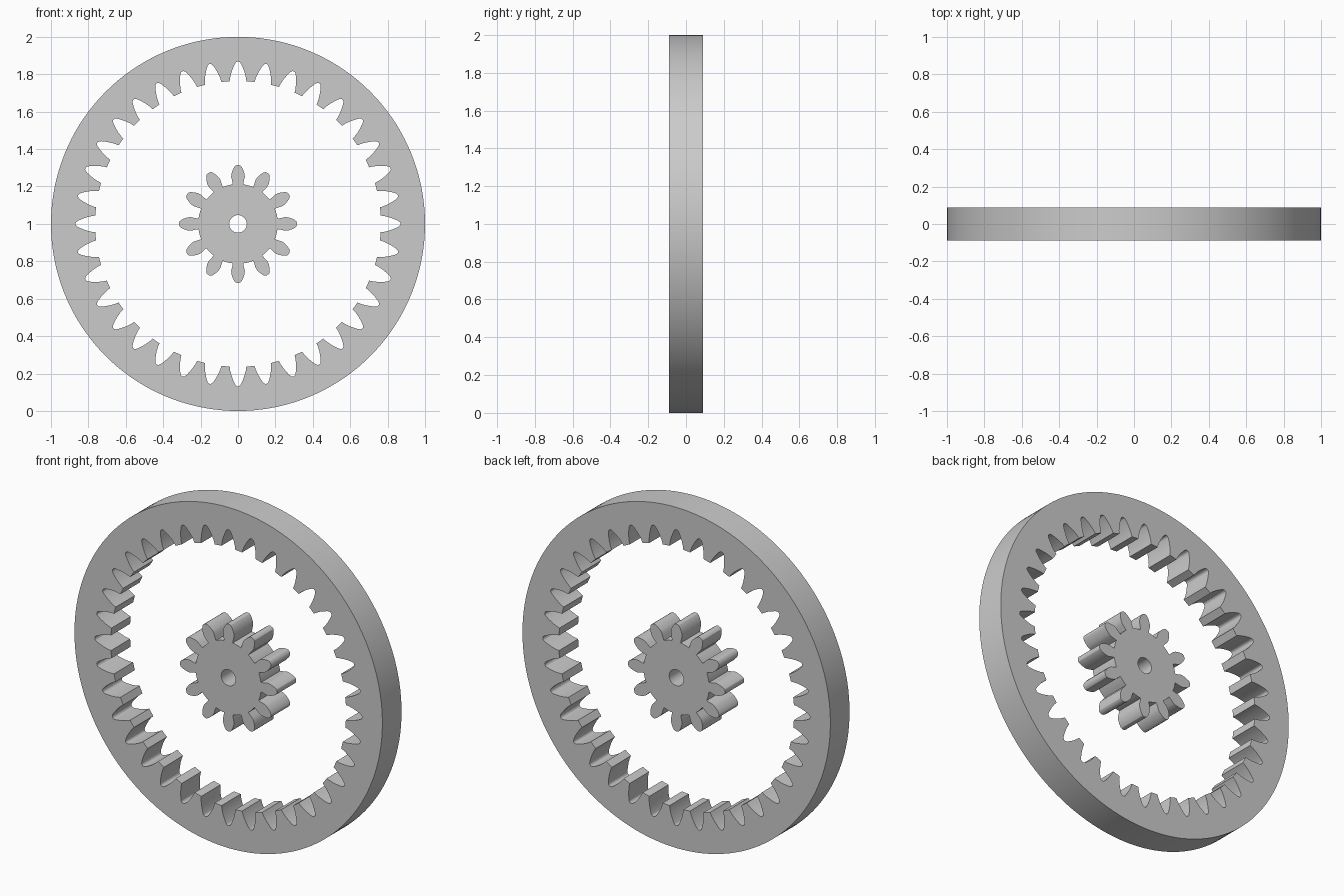
import bpy, bmesh
from math import sin, cos, pi, radians
from mathutils import Vector

if "Cube" in bpy.data.objects:
    bpy.data.objects.remove(bpy.data.objects["Cube"])

DEPTH = 0.178
CENTRE_Z = 1.0


def circle(radius, count):
    return [(radius * cos(2 * pi * i / count), radius * sin(2 * pi * i / count))
            for i in range(count)]


def toothed(half, teeth, root_steps=3):
    """Closed gear outline; half lists (radius, half width) along one flank."""
    flank = [(r, -w / r) for r, w in half]
    flank += [(r, -a) for r, a in reversed(flank)]
    pitch = 2 * pi / teeth
    r0, a0 = flank[0]
    gap = pitch + 2 * a0          # arc between neighbouring flanks
    pts = []
    for t in range(teeth):
        base = t * pitch
        arc = [(r0, -a0 + gap * k / root_steps) for k in range(1, root_steps)]
        pts += [(r * cos(base + a), r * sin(base + a)) for r, a in flank + arc]
    return pts


def plate(name, loops):
    """Fill the area between the loops and extrude it along y."""
    bm = bmesh.new()
    edges = []
    for loop in loops:
        vs = [bm.verts.new((x, -DEPTH / 2, z + CENTRE_Z)) for x, z in loop]
        edges += [bm.edges.new((v, vs[(i + 1) % len(vs)])) for i, v in enumerate(vs)]
    bmesh.ops.triangle_fill(bm, use_beauty=True, use_dissolve=False,
                            edges=edges, normal=Vector((0, -1, 0)))
    ext = bmesh.ops.extrude_face_region(bm, geom=bm.faces[:], use_keep_orig=True)
    moved = [g for g in ext["geom"] if isinstance(g, bmesh.types.BMVert)]
    bmesh.ops.translate(bm, verts=moved, vec=(0, DEPTH, 0))
    bmesh.ops.recalc_face_normals(bm, faces=bm.faces[:])
    mesh = bpy.data.meshes.new(name)
    bm.to_mesh(mesh)
    bm.free()
    obj = bpy.data.objects.new(name, mesh)
    bpy.context.collection.objects.link(obj)
    bpy.ops.object.select_all(action='DESELECT')
    obj.select_set(True)
    bpy.context.view_layer.objects.active = obj
    bpy.ops.object.shade_smooth_by_angle(angle=radians(25))
    return obj


# Outer ring with 36 inward teeth (the profile describes the tooth gaps)
ring_gap = [(.764, .0446), (.785, .0418), (.81, .0353), (.835, .026),
            (.853, .018), (.864, .011), (.868, .004)]
plate("ring_gear", [circle(1.0, 144), toothed(ring_gap, 36, 2)])

# Small central gear with 12 teeth and an axle hole
sun_tooth = [(.213, .028), (.235, .032), (.254, .0365), (.27, .0353),
             (.29, .0284), (.305, .0205), (.312, .014), (.315, .006)]
plate("sun_gear", [toothed(sun_tooth, 12, 4), circle(.047, 32)])
